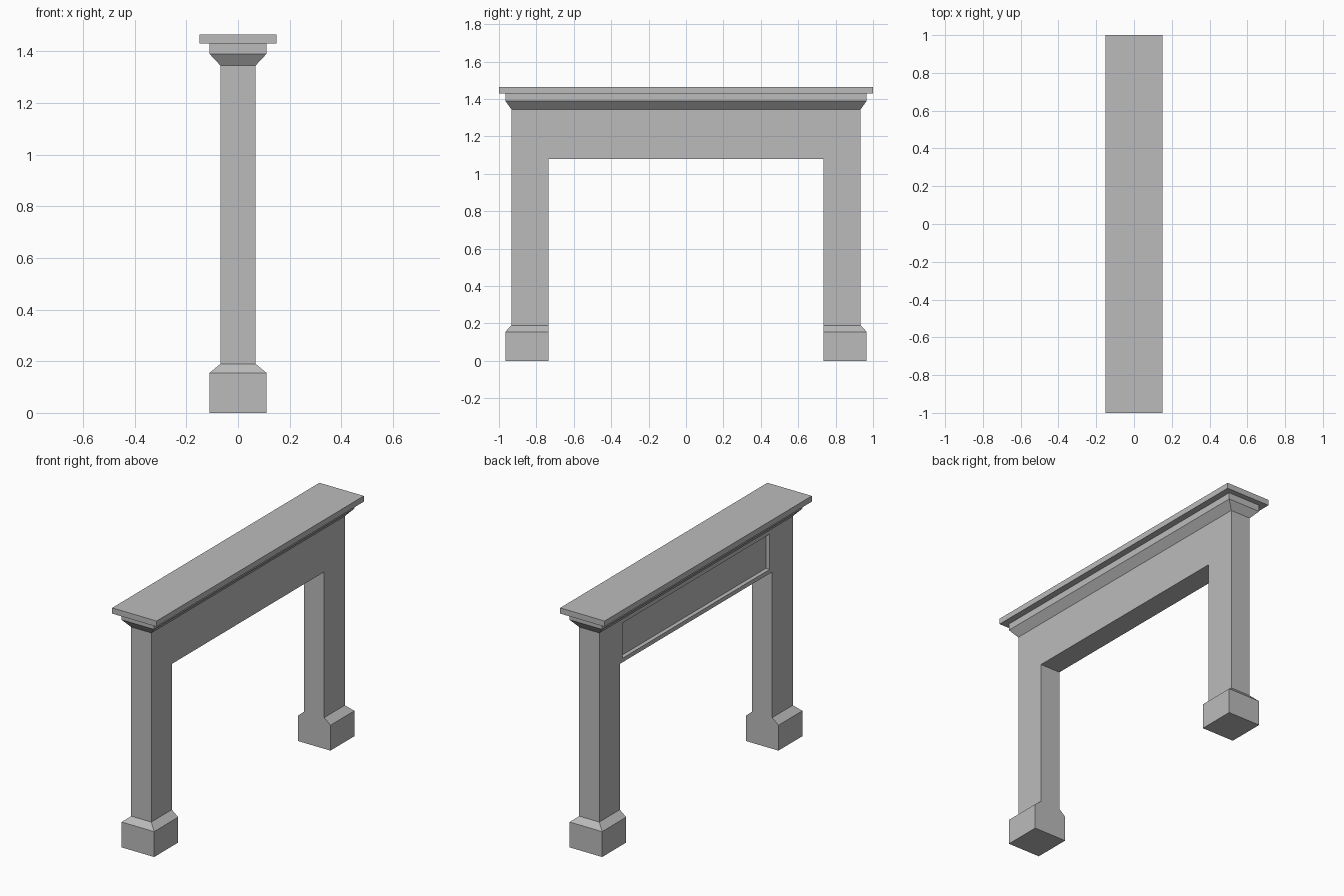
import bpy, bmesh

cube = bpy.data.objects.get("Cube")
if cube:
    bpy.data.objects.remove(cube, do_unlink=True)

stone = bpy.data.materials.new("grey_stone")
stone.use_nodes = True
colour = (0.5, 0.5, 0.5, 1)
stone.diffuse_color = colour
stone.node_tree.nodes["Principled BSDF"].inputs["Base Color"].default_value = colour

HALF_X, INNER_Y, OUTER_Y = 0.068, 0.735, 0.934   # body depth, opening, outer edge
FOOT_TOP, OPENING_TOP, BODY_TOP = 0.19, 1.08, 1.345
RIM = 0.025


def finish(name, bm):
    bmesh.ops.recalc_face_normals(bm, faces=bm.faces)
    mesh = bpy.data.meshes.new(name)
    bm.to_mesh(mesh)
    bm.free()
    mesh.materials.append(stone)
    obj = bpy.data.objects.new(name, mesh)
    bpy.context.collection.objects.link(obj)
    return obj


def loft(name, sections):
    """Stack rectangles given as (half x, y0, y1, z) into a capped solid."""
    bm = bmesh.new()
    rings = [[bm.verts.new(p) for p in ((-hx, y0, z), (hx, y0, z), (hx, y1, z), (-hx, y1, z))]
             for hx, y0, y1, z in sections]
    for low, high in zip(rings, rings[1:]):
        for i in range(4):
            j = (i + 1) % 4
            bm.faces.new((low[i], low[j], high[j], high[i]))
    bm.faces.new(rings[0])
    bm.faces.new(rings[-1])
    return finish(name, bm)


# Surround: two legs and a lintel in one extruded sheet
bm = bmesh.new()


def panel(points):
    return bm.faces.new([bm.verts.new((-HALF_X, y, z)) for y, z in points])


for s in (-1, 1):
    panel([(s * OUTER_Y, FOOT_TOP), (s * INNER_Y, FOOT_TOP), (s * INNER_Y, OPENING_TOP),
           (s * INNER_Y, BODY_TOP), (s * OUTER_Y, BODY_TOP)])
panel([(-INNER_Y, OPENING_TOP), (INNER_Y, OPENING_TOP), (INNER_Y, BODY_TOP), (-INNER_Y, BODY_TOP)])
bmesh.ops.remove_doubles(bm, verts=bm.verts, dist=0.0001)
bmesh.ops.recalc_face_normals(bm, faces=bm.faces)
extruded = bmesh.ops.extrude_face_region(bm, geom=bm.faces[:], use_keep_orig=True)
bmesh.ops.translate(bm, vec=(2 * HALF_X, 0, 0),
                    verts=[v for v in extruded["geom"] if isinstance(v, bmesh.types.BMVert)])
bmesh.ops.recalc_face_normals(bm, faces=bm.faces)

# Sunken lintel panel on one long side
lintel = [f for f in bm.faces if f.normal.x < -0.9 and abs(f.calc_center_median().y) < 0.1]
bmesh.ops.inset_region(bm, faces=lintel, thickness=RIM, use_even_offset=True)
bmesh.ops.inset_region(bm, faces=lintel, thickness=0, depth=-RIM)
finish("surround", bm)

# Plinth blocks with chamfered tops, flush with the opening
for side, s in (("front", -1), ("back", 1)):
    loft(side + "_plinth", [(0.11, s * INNER_Y, s * 0.966, 0),
                            (0.11, s * INNER_Y, s * 0.966, 0.155),
                            (HALF_X, s * INNER_Y, s * OUTER_Y, FOOT_TOP)])

# Cornice moulding and mantel shelf
loft("cornice", [(HALF_X, -OUTER_Y, OUTER_Y, BODY_TOP),
                 (0.11, -0.966, 0.966, 1.39),
                 (0.11, -0.966, 0.966, 1.43)])
loft("mantel_shelf", [(0.15, -1, 1, 1.43), (0.15, -1, 1, 1.465)])
